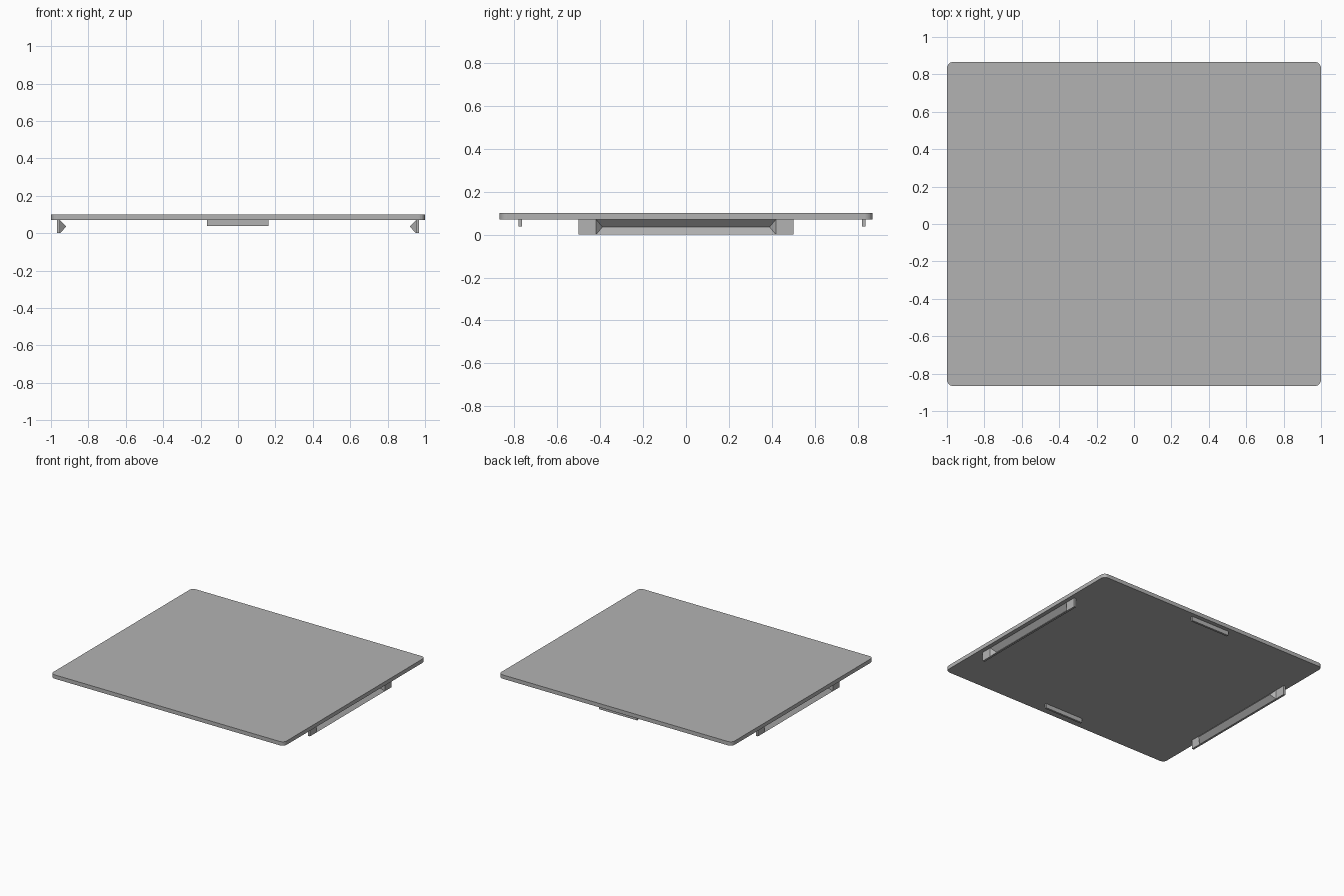
import bpy, bmesh

cube = bpy.data.objects.get("Cube")
if cube:
    bpy.data.objects.remove(cube, do_unlink=True)

# One plain grey plastic
GREY = (0.45, 0.45, 0.45, 1)
plastic = bpy.data.materials.new("grey plastic")
plastic.use_nodes = True
plastic.diffuse_color = GREY
plastic.node_tree.nodes["Principled BSDF"].inputs["Base Color"].default_value = GREY

PLATE_BOTTOM, PLATE_TOP = 0.07, 0.10


def finish(name, bm):
    bmesh.ops.recalc_face_normals(bm, faces=bm.faces)
    mesh = bpy.data.meshes.new(name)
    bm.to_mesh(mesh)
    bm.free()
    mesh.materials.append(plastic)
    obj = bpy.data.objects.new(name, mesh)
    bpy.context.collection.objects.link(obj)
    return obj


def box(name, low, high):
    bm = bmesh.new()
    bmesh.ops.create_cube(bm, size=1)
    for v in bm.verts:
        for i in range(3):
            v.co[i] = low[i] if v.co[i] < 0 else high[i]
    return bm


# Cover plate with rounded vertical corners
bm = box("cover_plate", (-1, -0.867, PLATE_BOTTOM), (1, 0.867, PLATE_TOP))
corners = [e for e in bm.edges if abs(e.verts[0].co.z - e.verts[1].co.z) > 0.01]
bmesh.ops.bevel(bm, geom=corners, offset=0.035, segments=6, profile=0.5, affect='EDGES')
finish("cover_plate", bm)

# Locating tabs under the front and back edges
for name, y in (("front_tab", -0.772), ("back_tab", 0.827)):
    finish(name, box(name, (-0.165, y - 0.008, 0.037), (0.163, y + 0.008, PLATE_BOTTOM)))


def snap_clip(name, side):
    """Thin wall whose middle is pressed inward into a hipped ridge."""
    outer, wall, depth = 0.968, 0.016, 0.034
    bm = bmesh.new()

    def vert(y, z, inset=0):
        return bm.verts.new((side * (outer - inset), y, z))

    stations = (-0.5, -0.418, 0.418, 0.5)
    low = [vert(y, 0) for y in stations]
    high = [vert(y, PLATE_BOTTOM) for y in stations]
    ridge = [vert(y, PLATE_BOTTOM / 2, depth) for y in (-0.389, 0.389)]
    # Flat ends
    for i in (0, 2):
        bm.faces.new((low[i], low[i + 1], high[i + 1], high[i]))
    # Sloped pocket: lower, upper and two hips
    bm.faces.new((low[1], low[2], ridge[1], ridge[0]))
    bm.faces.new((ridge[0], ridge[1], high[2], high[1]))
    bm.faces.new((low[1], ridge[0], high[1]))
    bm.faces.new((low[2], high[2], ridge[1]))
    # Wall thickness: keep the outer skin and add a shifted inner skin
    outer_faces = list(bm.faces)
    inner = bmesh.ops.extrude_face_region(bm, geom=outer_faces, use_keep_orig=True)
    moved = [g for g in inner["geom"] if isinstance(g, bmesh.types.BMVert)]
    bmesh.ops.translate(bm, verts=moved, vec=(-side * wall, 0, 0))
    finish(name, bm)


snap_clip("left_snap_clip", 1)
snap_clip("right_snap_clip", -1)
